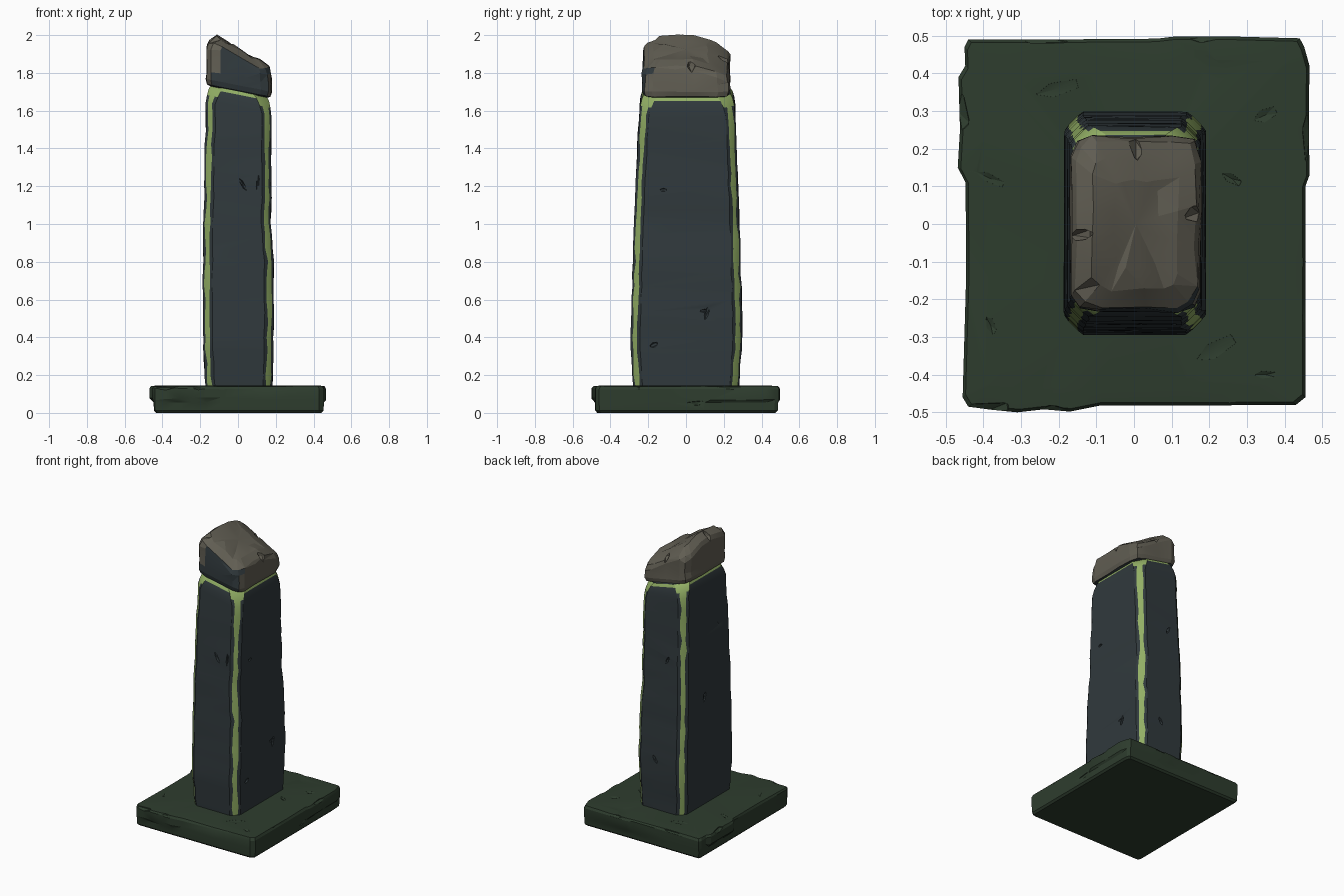
import bpy, bmesh, math, random
from mathutils import Matrix

if "Cube" in bpy.data.objects:
    bpy.data.objects.remove(bpy.data.objects["Cube"])
random.seed(7)


def material(name, rgb):
    m = bpy.data.materials.new(name)
    m.diffuse_color = (*rgb, 1)
    m.use_nodes = True
    m.node_tree.nodes["Principled BSDF"].inputs["Base Color"].default_value = m.diffuse_color
    return m


SLATE = material("dark slate", (0.030, 0.041, 0.046))
BASE = material("dark green stone", (0.027, 0.046, 0.027))
ROCK = material("weathered grey stone", (0.118, 0.110, 0.085))
MOSS = material("bright moss", (0.29, 0.43, 0.13))


def interp(table, t):
    """Linear lookup in a list of (t, value) pairs."""
    for (a, va), (b, vb) in zip(table, table[1:]):
        if t <= b:
            return va + (vb - va) * max(0, (t - a) / (b - a))
    return table[-1][1]


def rnd(a):
    return random.uniform(-a, a)


def loft(name, rings, mats, rule=None):
    """Skin equal-length rings; rule(ring, segment, normal) picks a material."""
    bm = bmesh.new()
    vs = [[bm.verts.new(p) for p in r] for r in rings]
    n = len(rings[0])
    made = []
    for i in range(len(vs) - 1):
        for j in range(n):
            k = (j + 1) % n
            made.append((bm.faces.new((vs[i][j], vs[i][k], vs[i + 1][k], vs[i + 1][j])), i, j))
    bm.faces.new(vs[0][::-1])
    top = bm.faces.new(vs[-1])
    bm.normal_update()
    for f, i, j in made:
        f.material_index = rule(i, j, f.normal) if rule else 0
    bmesh.ops.poke(bm, faces=[top])
    bmesh.ops.triangulate(bm, faces=bm.faces[:])
    me = bpy.data.meshes.new(name)
    bm.to_mesh(me)
    bm.free()
    for m in mats:
        me.materials.append(m)
    ob = bpy.data.objects.new(name, me)
    bpy.context.collection.objects.link(ob)
    return ob


def chip(ob, chips, angle):
    """Cut faceted nicks (centre, size, turn) out of a part one by one, then shade it."""
    for c, s, turn in chips:
        mat = Matrix.Translation(c) @ Matrix.Rotation(math.radians(turn[0]), 4, turn[1]) @ Matrix.Diagonal((*s, 1))
        bm = bmesh.new()
        bmesh.ops.create_icosphere(bm, subdivisions=1, radius=1, matrix=mat)
        me = bpy.data.meshes.new("chip_cutter")
        bm.to_mesh(me)
        bm.free()
        me.materials.append(ob.data.materials[0])
        cutter = bpy.data.objects.new("chip_cutter", me)
        cutter.hide_render = True
        bpy.context.collection.objects.link(cutter)
        mod = ob.modifiers.new("chip", 'BOOLEAN')
        mod.operation, mod.solver, mod.object = 'DIFFERENCE', 'EXACT', cutter
        dg = bpy.context.evaluated_depsgraph_get()
        new = bpy.data.meshes.new_from_object(ob.evaluated_get(dg))
        ob.modifiers.clear()
        # keep the cut only if the part is still whole
        if len(new.polygons) > .8 * len(ob.data.polygons):
            ob.data = new
        bpy.data.objects.remove(cutter)
    bpy.ops.object.select_all(action='DESELECT')
    ob.select_set(True)
    bpy.context.view_layer.objects.active = ob
    bpy.ops.object.shade_smooth_by_angle(angle=math.radians(angle))


# Base slab: uneven upper outline, straighter lower outline
outline = [(-.455, -.46), (-.44, -.485), (-.38, -.493), (-.31, -.50), (-.24, -.492), (-.17, -.498),
           (-.09, -.482), (.15, -.482), (.43, -.48), (.455, -.46), (.456, -.1), (.455, .10),
           (.466, .13), (.464, .28), (.466, .42), (.452, .47), (.44, .493), (.25, .498), (.11, .498),
           (.06, .492), (-.2, .49), (-.44, .49), (-.45, .47), (-.448, .42), (-.466, .39),
           (-.462, .25), (-.468, .15), (-.447, .11), (-.446, -.15)]


def slab_ring(z, inset, lower, wob=0.0):
    pts = []
    for x, y in outline:
        if lower:
            x, y = max(-.447, min(.455, x)), max(-.483, min(.488, y))
        pts.append((x * (1 - inset / .46), y * (1 - inset / .49), z + rnd(wob)))
    return pts


slab = loft("base_slab", [slab_ring(0, .014, 1), slab_ring(.012, .002, 1), slab_ring(.055, 0, 1),
                          slab_ring(.075, 0, 0, .01), slab_ring(.128, 0, 0, .004),
                          slab_ring(.141, .008, 0, .002), slab_ring(.145, .06, 0)], [BASE])
chip(slab, [
    ((-.40, -.50, .15), (.09, .03, .035), (8, 'Z')), ((-.20, -.51, .15), (.08, .03, .04), (-10, 'Z')),
    ((.27, -.49, .15), (.06, .02, .025), (5, 'Z')), ((.465, -.25, .15), (.02, .08, .035), (5, 'Z')),
    ((.47, .25, .15), (.025, .10, .03), (-5, 'Z')), ((.47, .05, .05), (.025, .07, .02), (6, 'X')),
    ((-.47, .30, .15), (.035, .07, .03), (12, 'Z')), ((-.46, -.05, .15), (.02, .09, .02), (3, 'Z')),
    ((.2, .51, .15), (.09, .03, .03), (6, 'Z')), ((-.25, .50, .15), (.1, .025, .03), (-4, 'Z')),
    ((.26, .12, .15), (.035, .014, .014), (-30, 'Z')), ((.35, -.40, .15), (.035, .012, .012), (0, 'Z')),
    ((.35, .29, .15), (.04, .02, .012), (25, 'Z')), ((-.38, .12, .15), (.05, .014, .012), (-25, 'Z')),
    ((-.38, -.27, .15), (.014, .03, .012), (20, 'Z')), ((.22, -.33, .15), (.07, .025, .012), (30, 'Z')),
    ((-.20, .36, .15), (.07, .022, .012), (15, 'Z')), ((.2, .42, .15), (.06, .03, .011), (-30, 'Z')),
], 25)

# Pillar: rounded-corner rings that taper upward, moss along corners and upper rim
LEFT = [(.13, -.172), (.3, -.182), (.5, -.186), (1, -.183), (1.4, -.174), (1.72, -.166)]
RIGHT = [(.13, .18), (.5, .191), (.8, .188), (1, .174), (1.2, .178), (1.45, .175), (1.72, .176)]
FRONT = [(.13, -.278), (.35, -.293), (.7, -.285), (1.2, -.266), (1.5, -.252), (1.72, -.243)]
BACK = [(.13, .280), (.4, .298), (.8, .290), (1.3, .271), (1.72, .258)]
TILT = -.2


def pillar_ring(z, inset=0, corner=1.0, wob=.003):
    x0, x1 = interp(LEFT, z) + inset, interp(RIGHT, z) - inset
    y0, y1 = interp(FRONT, z) + inset, interp(BACK, z) - inset
    pts = []
    for cx, cy, sx, sy, flip in ((x0, y0, 1, 1, 0), (x1, y0, -1, 1, 1), (x1, y1, -1, -1, 0), (x0, y1, 1, -1, 1)):
        w = rnd(.004)
        prof = [(0, .05), (.011 - w, .035 + w), (.035 + w, .011 - w), (.05, 0)]
        if flip:
            prof.reverse()
        ox, oy = rnd(wob), rnd(wob)
        for dx, dy in prof:
            x, y = cx + sx * dx * corner + ox, cy + sy * dy * corner + oy
            pts.append((x, y, z + TILT * x * max(0, min(1, (z - 1.2) / .4))))
    return pts


rings = [pillar_ring(.13 + i * 1.48 / 22) for i in range(23)]
rings += [pillar_ring(1.65, .004, 1.15, 0), pillar_ring(1.685, .012, 1.3, 0),
          pillar_ring(1.703, .022, 1.4, 0), pillar_ring(1.712, .04, 1.3, 0)]
RIM = len(rings) - 3


def pillar_rule(i, j, n):
    if i > RIM:
        return 0
    return 1 if j % 4 == 1 or i == RIM or (i == RIM - 1 and j % 4 != 3) else 0


pillar = loft("pillar", rings, [SLATE, MOSS], pillar_rule)
chip(pillar, [
    ((.025, -.268, 1.21), (.010, .016, .04), (-30, 'Y')), ((.105, -.268, 1.22), (.008, .012, .05), (4, 'Y')),
    ((.192, .11, .53), (.014, .012, .04), (-15, 'X')), ((.192, .10, .54), (.012, .03, .01), (0, 'X')),
    ((.186, -.17, .36), (.012, .025, .014), (25, 'X')), ((.176, -.12, 1.18), (.01, .02, .01), (0, 'X')),
    ((-.186, .06, .9), (.012, .014, .035), (20, 'X')), ((-.183, -.1, 1.35), (.01, .012, .03), (-20, 'X')),
    ((.03, .295, .5), (.012, .014, .035), (30, 'Y')), ((-.05, .275, 1.2), (.01, .014, .03), (-25, 'Y')),
], 28)

# Broken capstone: slanted rock top, sides follow the pillar
TOP = [(-.17, 1.965), (-.11, 2.0), (0, 1.94), (.07, 1.89), (.12, 1.872), (.18, 1.835)]
DROP = [(-.235, .05), (-.2, .02), (-.12, .0), (.06, 0), (.15, .03), (.24, .08)]
shape = [(-.168, -.19), (-.145, -.222), (-.09, -.235), (.03, -.23), (.12, -.235), (.16, -.22), (.178, -.18),
         (.175, -.06), (.18, .05), (.178, .17), (.16, .225), (.10, .236), (-.01, .232), (-.11, .236),
         (-.15, .22), (-.168, .18), (-.172, .06), (-.168, -.05)]


def cap_ring(scale, z=None, dz=0.0, wob=.005):
    pts = []
    for x, y in shape:
        x, y = .004 + (x - .004) * scale + rnd(wob), y * (1 - (1 - scale) * .75) + rnd(wob)
        h = z + TILT * x if z else interp(TOP, x) - interp(DROP, y) - dz
        pts.append((x, y, h + rnd(wob)))
    return pts


cap_rings = [cap_ring(.86, 1.70, wob=0), cap_ring(.96, 1.708, wob=.002), cap_ring(1, 1.735, wob=.002),
             cap_ring(.99, 1.775), cap_ring(.98, dz=.025), cap_ring(.92, dz=.006),
             cap_ring(.66, dz=0), cap_ring(.32, dz=.004)]


def cap_rule(i, j, n):
    # front side is painted slate except its upper left, as is the groove underneath
    return 1 if i == 0 or (n.y < -.4 and i < 5 and (2 if i > 2 else 1) <= j <= 5) else 0


cap = loft("broken_capstone", cap_rings, [ROCK, SLATE], cap_rule)
chip(cap, [
    ((.005, .22, 1.90), (.022, .06, .06), (8, 'Z')), ((.03, -.225, 1.92), (.025, .045, .05), (-15, 'Z')),
    ((.172, .03, 1.86), (.045, .025, .06), (20, 'Z')), ((-.16, -.03, 1.99), (.06, .02, .05), (5, 'Z')),
    ((.12, -.235, 1.885), (.04, .04, .035), (20, 'Z')), ((.09, .06, 1.91), (.03, .05, .025), (35, 'Z')),
], 12)
